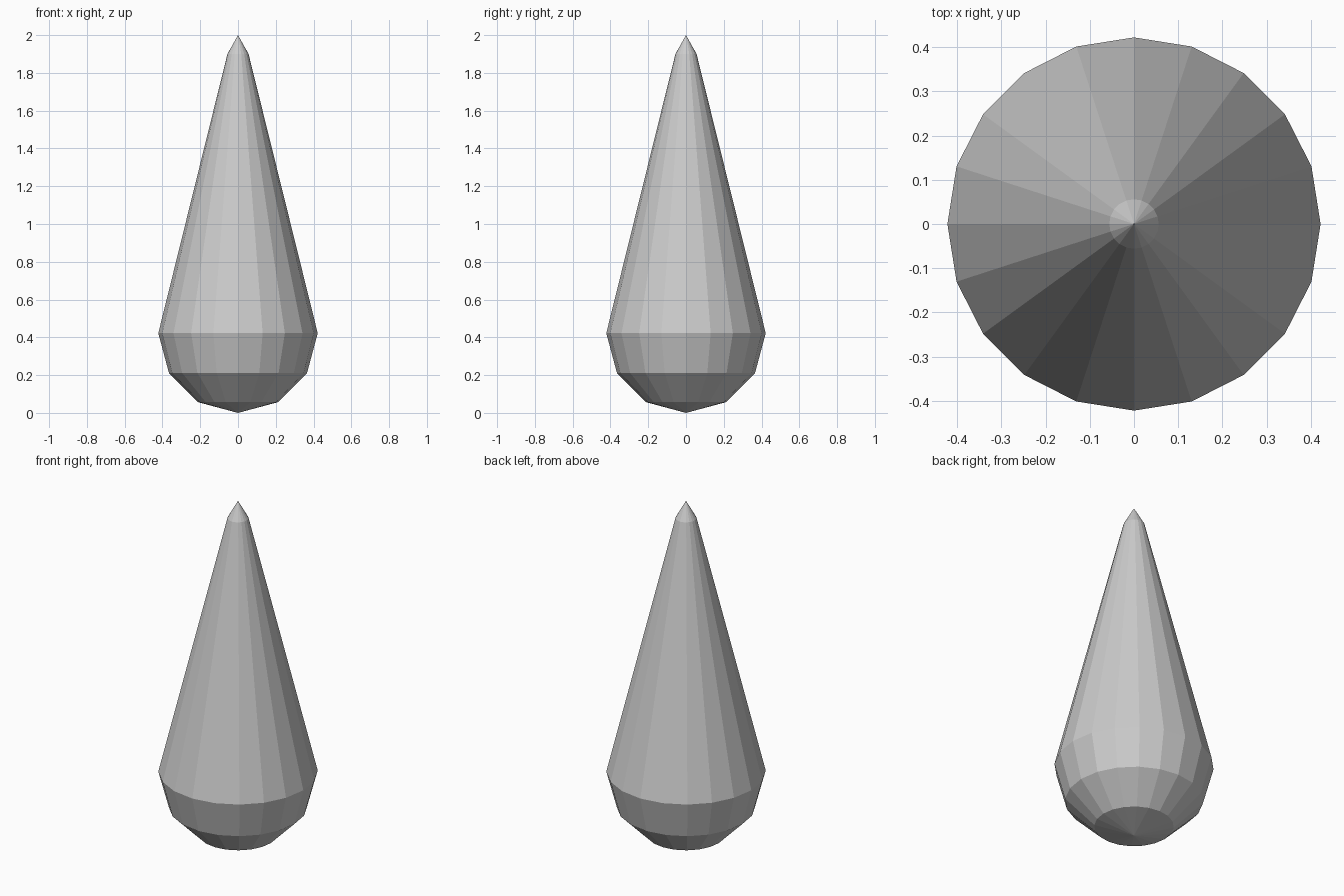
import bpy, bmesh
from math import sin, cos, pi

if "Cube" in bpy.data.objects:
    bpy.data.objects.remove(bpy.data.objects["Cube"])

SIDES = 20
R = 0.422

# Half profile: rounded base in 30 degree steps, long taper, blunt shoulder
rings = [(R * sin(a * pi / 180), R - R * cos(a * pi / 180)) for a in (30, 60, 90)]
rings.append((0.056, 1.9))

bm = bmesh.new()
loops = [[bm.verts.new((r * cos(2 * pi * i / SIDES), r * sin(2 * pi * i / SIDES), z))
          for i in range(SIDES)] for r, z in rings]
bottom = bm.verts.new((0, 0, 0))
tip = bm.verts.new((0, 0, 2))

for i in range(SIDES):
    j = (i + 1) % SIDES
    bm.faces.new((bottom, loops[0][j], loops[0][i]))
    for lo, hi in zip(loops, loops[1:]):
        bm.faces.new((lo[i], lo[j], hi[j], hi[i]))
    bm.faces.new((loops[-1][i], loops[-1][j], tip))

# Teardrop spike body
mesh = bpy.data.meshes.new("teardrop_spike")
bm.to_mesh(mesh)
bm.free()
bpy.context.collection.objects.link(bpy.data.objects.new("teardrop_spike", mesh))
